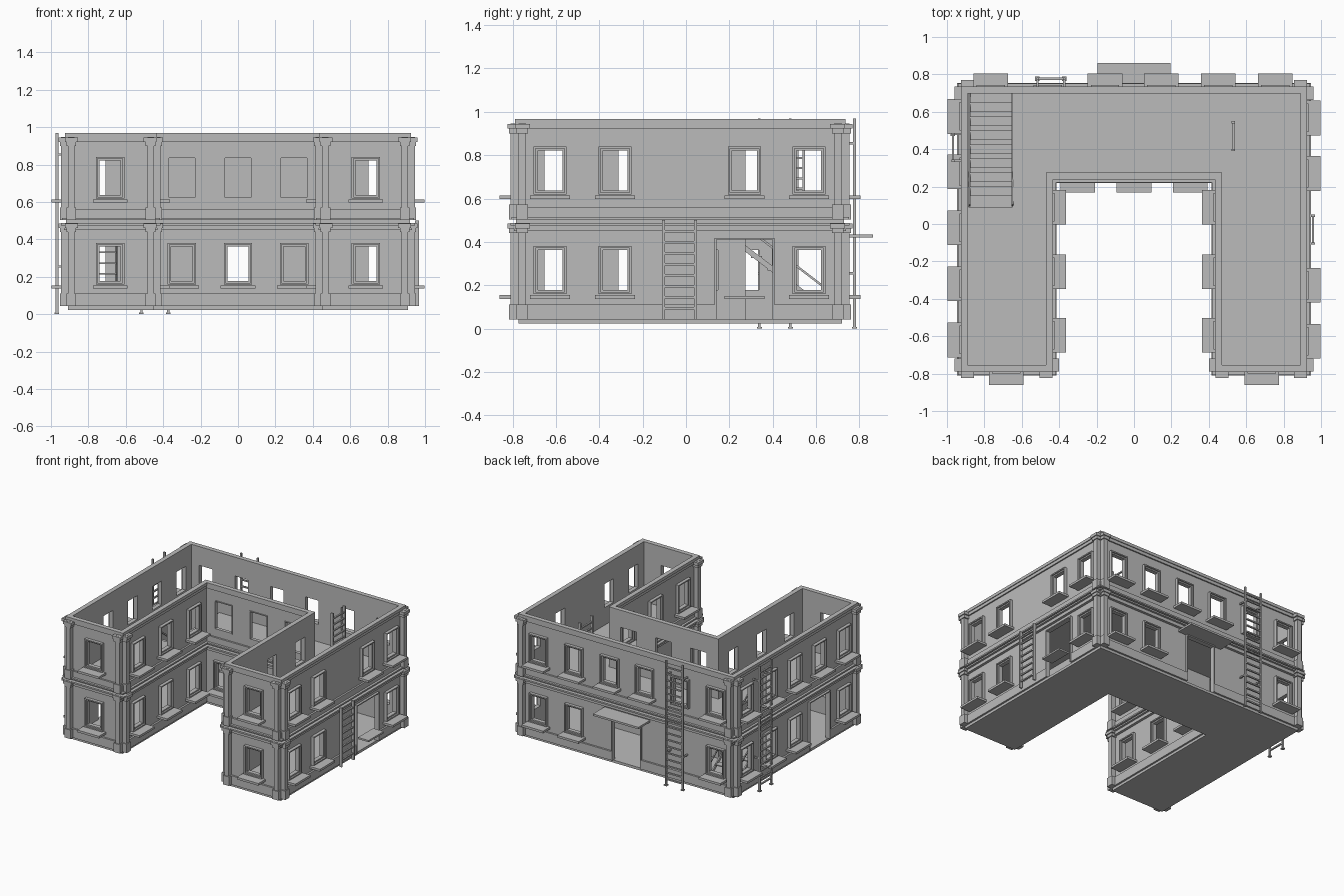
import bpy, bmesh
from mathutils import Vector, Matrix

cube = bpy.data.objects.get("Cube")
if cube:
    bpy.data.objects.remove(cube)

stone = bpy.data.materials.new("grey stone")
stone.use_nodes = True
GREY = (0.5, 0.5, 0.5, 1)
stone.diffuse_color = GREY
stone.node_tree.nodes["Principled BSDF"].inputs["Base Color"].default_value = GREY

UP = Vector((0, 0, 1))
THICK = 0.02
FLOOR, EAVES, STOREY = 0.043, 0.945, 0.46


def finish(bm, name):
    mesh = bpy.data.meshes.new(name)
    bmesh.ops.recalc_face_normals(bm, faces=bm.faces[:])
    bm.to_mesh(mesh)
    bm.free()
    mesh.materials.append(stone)
    ob = bpy.data.objects.new(name, mesh)
    bpy.context.collection.objects.link(ob)
    return ob


def box(bm, o, axes, *spans):
    """Box spanning three (low, high) ranges along the axes from o."""
    m = Matrix.Identity(4)
    centre = Vector(o)
    for i, (a, (lo, hi)) in enumerate(zip(axes, spans)):
        centre = centre + a * (lo + hi) / 2
        m.col[i] = (*(a * (hi - lo)), 0)
    m.col[3] = (*centre, 1)
    bmesh.ops.create_cube(bm, size=1, matrix=m)


def panel(name, o, u, v, us, vs, holes, thick):
    """Flat slab with rectangular openings (u0, u1, v0, v1)."""
    us = sorted(set(us) | {c for h in holes for c in h[:2]})
    vs = sorted(set(vs) | {c for h in holes for c in h[2:]})
    bm = bmesh.new()
    grid = [[bm.verts.new(o + u * a + v * b) for b in vs] for a in us]
    for i in range(len(us) - 1):
        for j in range(len(vs) - 1):
            a, b = (us[i] + us[i + 1]) / 2, (vs[j] + vs[j + 1]) / 2
            if any(h[0] < a < h[1] and h[2] < b < h[3] for h in holes):
                continue
            bm.faces.new((grid[i][j], grid[i + 1][j], grid[i + 1][j + 1], grid[i][j + 1]))
    bmesh.ops.delete(bm, geom=[p for p in bm.verts if not p.link_faces], context='VERTS')
    # keep the winding set above so the slab thickens inwards
    mesh = bpy.data.meshes.new(name)
    bm.to_mesh(mesh)
    bm.free()
    mesh.materials.append(stone)
    ob = bpy.data.objects.new(name, mesh)
    bpy.context.collection.objects.link(ob)
    mod = ob.modifiers.new("thickness", 'SOLIDIFY')
    mod.thickness, mod.offset = thick, -1


# U-shaped outline, counter-clockwise
X, Y, XC, YC, YB = 0.91, -0.774, 0.45, 0.255, 0.719
outline = [Vector((x, y, 0)) for x, y in
           ((-X, Y), (-XC, Y), (-XC, YC), (XC, YC), (XC, Y), (X, Y), (X, YB), (-X, YB))]
count = len(outline)
concave = {2, 3}


def direction(i):
    return (outline[(i + 1) % count] - outline[i % count]).normalized()


def offset(d):
    return [p + (direction(i - 1).cross(UP) + direction(i).cross(UP)) * d
            for i, p in enumerate(outline)]


def ring(name, z0, z1, out):
    """Moulding that runs round the whole outline."""
    bm = bmesh.new()
    loops = [[bm.verts.new(p + UP * z) for p in offset(d)]
             for d, z in ((out, z0), (out, z1), (-THICK, z1), (-THICK, z0))]
    for k in range(4):
        a, b = loops[k], loops[(k + 1) % 4]
        for i in range(count):
            j = (i + 1) % count
            bm.faces.new((a[i], a[j], b[j], b[i]))
    finish(bm, name)


def rim(bm, o, axes, s0, s1, z0, z1, w, depth):
    """Four bars round an opening."""
    for side in ((s0 - w, s0), (s1, s1 + w)):
        box(bm, o, axes, side, depth, (z0 - w, z1 + w))
    for level in ((z0 - w, z0), (z1, z1 + w)):
        box(bm, o, axes, (s0, s1), depth, level)


# Window and door centres per wall: lower windows, upper windows, doors (centre, half width)
front_l, front_r = [-0.684], [0.684]
court_side = [0.09, -0.255, -0.595]
court_back = [-0.3, 0, 0.3]
walls = [
    ("front_wall_right_wing", front_l, front_l, []),
    ("court_wall_right", court_side, court_side, []),
    ("court_wall_back", court_back, court_back, []),
    ("court_wall_left", court_side, court_side, []),
    ("front_wall_left_wing", front_r, front_r, []),
    ("left_wall", [-0.627, -0.327, 0.567], [-0.627, -0.327, 0.27, 0.567], [(0.27, 0.13)]),
    ("back_wall", [-0.765, 0.45, 0.755], [-0.765, -0.46, -0.155, 0.145, 0.45, 0.755], [(0, 0.12)]),
    ("right_wall", [0.575, 0.28, -0.02, -0.62], [0.575, 0.28, -0.02, -0.32, -0.62], [(-0.32, 0.12)]),
]
DOOR_TOP = 0.41

for i, (name, lower, upper, doors) in enumerate(walls):
    o, d = outline[i], direction(i)
    length = (outline[(i + 1) % count] - o).length
    axes = (d, d.cross(UP), UP)
    trim, sills = bmesh.new(), bmesh.new()
    holes = []

    def along(c):
        return (c - o.x) * d.x if abs(d.x) > 0.5 else (c - o.y) * d.y

    for lift, centres in ((0, lower), (STOREY, upper)):
        for c in centres:
            s = along(c)
            plain = lift and name == "court_wall_back"
            half, z0, z1 = (0.07, 0.165, 0.375) if plain else (0.057, 0.178, 0.362)
            hole = (s - half, s + half, z0 + lift, z1 + lift)
            holes.append(hole)
            if plain:
                rim(trim, o, axes, *hole, 0.006, (-0.01, 0.006))
                continue
            # stepped surround: broad casing with a lower inner lip
            rim(trim, o, axes, *hole, 0.010, (-0.01, 0.012))
            rim(trim, o, axes, s - half - 0.01, s + half + 0.01,
                z0 + lift - 0.01, z1 + lift + 0.01, 0.009, (-0.01, 0.024))
            if not (name == "back_wall" and c == -0.46):
                box(sills, o, axes, (s - 0.0925, s + 0.0925), (-0.005, 0.086),
                    (0.137 + lift, 0.154 + lift))

    # doors break the plinth of the lower storey
    cuts = [0]
    for c, half in doors:
        s = along(c)
        holes.append((s - half, s + half, FLOOR, DOOR_TOP))
        cuts += [s - half, s + half]
        for side in ((s - half - 0.008, s - half), (s + half, s + half + 0.008)):
            box(trim, o, axes, side, (-0.01, 0.018), (FLOOR, DOOR_TOP))
        box(trim, o, axes, (s - half - 0.008, s + half + 0.008), (-0.01, 0.018),
            (DOOR_TOP, DOOR_TOP + 0.008))
        if name == "left_wall":
            box(sills, o, axes, (s - 0.0925, s + 0.0925), (-0.005, 0.086), (0.137, 0.15))
        if name == "back_wall":
            canopy = bmesh.new()
            box(canopy, o, axes, (s - 0.195, s + 0.195), (0, 0.143), (0.42, 0.435))
            finish(canopy, "door_canopy")
    cuts.append(length)
    for a, b in zip(cuts[::2], cuts[1::2]):
        box(trim, o, axes, (a, b), (-0.005, 0.014), (FLOOR, 0.112))

    # pilasters with base and capital at each outer corner
    pil = bmesh.new()
    for corner, s, sign in ((i, 0, 1), ((i + 1) % count, length, -1)):
        if corner in concave:
            continue
        for lift in (0, STOREY):
            for lo, hi, out, z0, z1 in ((0, 0.035, 0.036, 0.043, 0.487),
                                        (-0.008, 0.045, 0.043, 0.043, 0.112),
                                        (-0.008, 0.045, 0.043, 0.440, 0.462),
                                        (-0.015, 0.055, 0.050, 0.462, 0.485)):
                span = sorted((s + sign * lo, s + sign * hi))
                box(pil, o, axes, span, (-0.005, out), (z0 + lift, z1 + lift))
    if pil.verts:
        finish(pil, name + "_pilasters")
    else:
        pil.free()
    finish(trim, name + "_trim")
    finish(sills, name + "_sills")
    extra = THICK if name == "court_wall_back" else 0
    panel(name, o, d, UP, [-extra, length + extra], [FLOOR, EAVES], holes, THICK)

# Mouldings round the building
ring("lower_crown", 0.45, 0.475, 0.02)
ring("lower_ledge", 0.475, 0.487, 0.036)
ring("belt_recess", 0.487, 0.503, 0.01)
ring("upper_ledge", 0.503, 0.514, 0.032)
ring("upper_plinth", 0.514, 0.56, 0.014)
ring("upper_crown", 0.922, EAVES, 0.010)
ring("top_cornice", EAVES, 0.968, 0.016)

# Floors, the upper one open over the stair
AX, AY = Vector((1, 0, 0)), Vector((0, 1, 0))
court = (-XC, XC, Y, YC)
panel("ground_floor", UP * FLOOR, AX, AY, [-X, X], [Y, YB], [court], THICK)
inner = THICK / 2
panel("upper_floor", UP * 0.503, AX, AY, [inner - X, X - inner], [Y + inner, YB - inner],
      [(-XC - inner, XC + inner, Y + inner, YC + inner), (-0.885, -0.65, 0.09, 0.70)], 0.016)


def ladder(name, o, across, out, width, z0, z1, feet=False, depth=0.02):
    """Vertical ladder fixed to a wall with short brackets."""
    bm = bmesh.new()
    axes = (across, out, UP)
    h = width / 2
    for s in (-h, h - 0.012):
        box(bm, o, axes, (s, s + 0.012), (-depth / 2, depth / 2), (z0, z1))
        for z in (0.25, 0.85):
            if z0 < z < z1 and feet:
                box(bm, o, axes, (s, s + 0.012), (-0.06, 0), (z, z + 0.01))
        if feet:
            box(bm, o, axes, (s - 0.006, s + 0.018), (-0.012, 0.012), (0, 0.008))
    rungs = round((z1 - z0) / 0.05)
    for k in range(1, rungs):
        z = z0 + (z1 - z0) * k / rungs
        box(bm, o, axes, (0.01 - h, h - 0.01), (-0.006, 0.006), (z - 0.005, z + 0.005))
    finish(bm, name)


ladder("right_wall_ladder", (-0.968, 0.41, 0), AY, -AX, 0.155, 0, 0.97, True, 0.014)
ladder("back_wall_ladder", (-0.445, 0.777, 0), AX, AY, 0.155, 0, 0.97, True, 0.014)
ladder("left_wall_ladder", (0.957, -0.03, 0), AY, AX, 0.16, 0.043, 0.5)
ladder("indoor_ladder", (0.53, 0.47, 0), AY, AX, 0.16, 0.503, 0.93)

# Indoor stair with handrails
stair = bmesh.new()
foot, head = Vector((0, 0.70, FLOOR)), Vector((0, 0.10, 0.503))
run = head - foot
slope = run.normalized()
axes = (AX, slope, AX.cross(slope))
for x in (-0.885, -0.655):
    box(stair, foot, axes, (x, x + 0.01), (0, run.length), (-0.012, 0.012))
    box(stair, foot + UP * 0.1, axes, (x, x + 0.008), (0, run.length), (-0.005, 0.005))
    for t in (0.02, 0.5, 0.97):
        box(stair, foot + run * t, (AX, AY, UP), (x, x + 0.008), (-0.004, 0.004), (0, 0.1))
for k in range(1, 8):
    box(stair, foot + run * k / 8, (AX, AY, UP), (-0.88, -0.65), (-0.025, 0.025), (-0.004, 0.004))
finish(stair, "indoor_stair")
